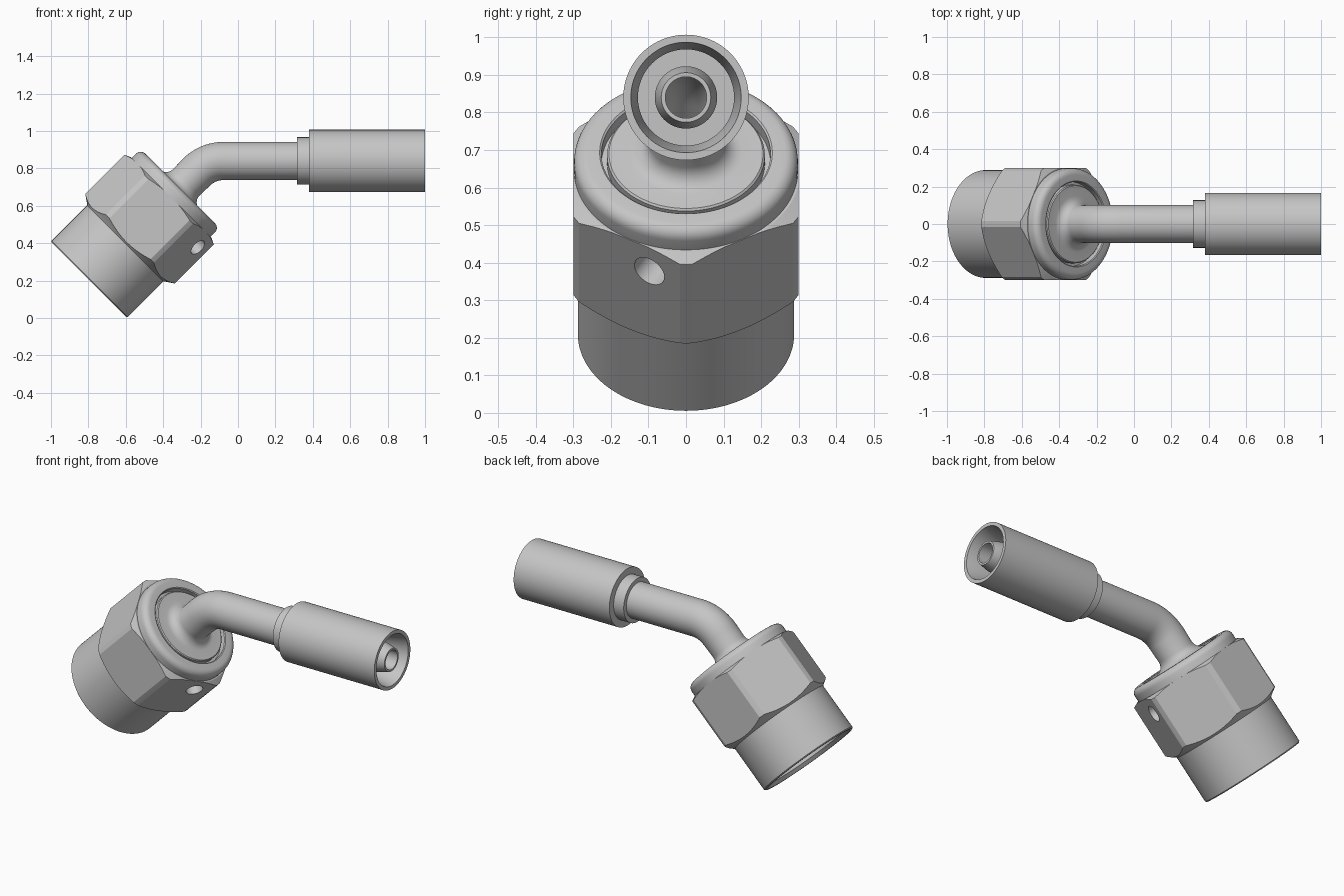
import bpy, bmesh, math
from mathutils import Vector

if "Cube" in bpy.data.objects:
    bpy.data.objects.remove(bpy.data.objects["Cube"])

# Centre line: 45 degree straight, bend, then horizontal straight
R, S1 = 0.205, 0.813
S2 = S1 + R * math.pi / 4
START = Vector((-0.797, 0, 0.205))
BEND = Vector((-0.077, 0, 0.635))
Q = math.pi / 4

metal = bpy.data.materials.new("grey metal")
metal.diffuse_color = (0.56, 0.56, 0.56, 1)
metal.use_nodes = True
metal.node_tree.nodes["Principled BSDF"].inputs["Base Color"].default_value = metal.diffuse_color


def frame(s):
    """Point on the centre line and the in-plane normal there."""
    a = Q if s < S1 else max(0.0, Q - (s - S1) / R)
    n = Vector((-math.sin(a), 0, math.cos(a)))
    if s < S1:
        return START + s * Vector((math.cos(Q), 0, math.sin(Q))), n
    p = BEND + R * n
    if s > S2:
        p.x += s - S2
    return p, n


def at_x(x):
    """Centre line length at a given x on the horizontal straight."""
    return S2 + x - BEND.x


def arc(cs, cr, rad, a0, a1, steps=6):
    """Rounded corner in a (length, radius) profile."""
    out = []
    for i in range(steps + 1):
        a = math.radians(a0 + (a1 - a0) * i / steps)
        out.append((cs + rad * math.cos(a), cr + rad * math.sin(a)))
    return out


def lathe(name, profile, segs=96, ring=True):
    """Spin a (length, radius) profile round the centre line."""
    bm = bmesh.new()
    rows = []
    for s, r in profile:
        p, n = frame(s)
        rows.append([bm.verts.new(p + r * (n * math.cos(t) + Vector((0, math.sin(t), 0))))
                     for t in (2 * math.pi * k / segs for k in range(segs))])
    for i in range(len(rows) if ring else len(rows) - 1):
        a, b = rows[i], rows[(i + 1) % len(rows)]
        for k in range(segs):
            j = (k + 1) % segs
            bm.faces.new((a[k], a[j], b[j], b[k]))
    if not ring:
        bm.faces.new(rows[0])
        bm.faces.new(rows[-1])
    bmesh.ops.recalc_face_normals(bm, faces=bm.faces)
    me = bpy.data.meshes.new(name)
    bm.to_mesh(me)
    bm.free()
    ob = bpy.data.objects.new(name, me)
    bpy.context.collection.objects.link(ob)
    me.materials.append(metal)
    return ob


def activate(ob):
    bpy.ops.object.select_all(action='DESELECT')
    ob.select_set(True)
    bpy.context.view_layer.objects.active = ob


def cut(ob, cutter, operation):
    activate(ob)
    m = ob.modifiers.new("cut", 'BOOLEAN')
    m.object, m.operation, m.solver = cutter, operation, 'EXACT'
    bpy.ops.object.modifier_apply(modifier=m.name)
    bpy.data.objects.remove(cutter)


def smooth(ob):
    activate(ob)
    bpy.ops.object.shade_smooth_by_angle(angle=math.radians(24))


# Swivel nut: turned body with bore and rounded collar, trimmed by a hexagon
nut = lathe("swivel_nut", [
    (0, 0.282), (0.006, 0.288), (0.274, 0.288), (0.283, 0.298), (0.31, 0.338),
    (0.606, 0.338), (0.622, 0.305), (0.622, 0.298)]
    + arc(0.655, 0.263, 0.035, 90, 0)
    + [(0.69, 0.23), (0.686, 0.225), (0.65, 0.225), (0.65, 0.205), (0.45, 0.205),
       (0.42, 0.25), (0.02, 0.25), (0, 0.268)])
hexagon = lathe("hexagon_cutter", [(-0.1, 0.3 / math.cos(math.pi / 6)),
                                   (0.78, 0.3 / math.cos(math.pi / 6))], 6, ring=False)
cut(nut, hexagon, 'INTERSECT')

# Blind hole in one lower flat
p, n = frame(0.534)
out = -n * math.cos(math.pi / 6) - Vector((0, 0.5, 0))
spot = p - 0.289 * n + Vector((0, -0.097, 0))
bpy.ops.mesh.primitive_cylinder_add(vertices=32, radius=0.046, depth=0.16, location=spot,
                                    rotation=out.to_track_quat('Z', 'Y').to_euler())
drill = bpy.context.object
drill.data.materials.append(metal)
cut(nut, drill, 'DIFFERENCE')
smooth(nut)

# Stem: nose, shoulder disc, bent tube, collar and hose nipple with a through bore
bend = [S1 + (S2 - S1) * i / 10 for i in range(11)]
stem = lathe("bent_stem",
             [(0.36, 0.056), (0.36, 0.17), (0.44, 0.21), (0.68, 0.21), (0.685, 0.205)]
             + arc(0.735, 0.15, 0.05, 180, 270)
             + [(s, 0.102) for s in bend]
             + [(at_x(0.315), 0.102), (at_x(0.315), 0.127), (at_x(0.385), 0.127),
                (at_x(0.385), 0.083), (at_x(0.93), 0.083), (at_x(0.995), 0.066),
                (at_x(0.995), 0.055)]
             + [(s, 0.055) for s in reversed(bend)])
smooth(stem)

# Crimp sleeve: open cup round the nipple
sleeve = lathe("crimp_sleeve", [(at_x(x), r) for x, r in [
    (0.38, 0.08), (0.38, 0.167), (1.0, 0.167), (1.0, 0.147),
    (0.9, 0.128), (0.45, 0.128), (0.45, 0.08)]])
smooth(sleeve)
